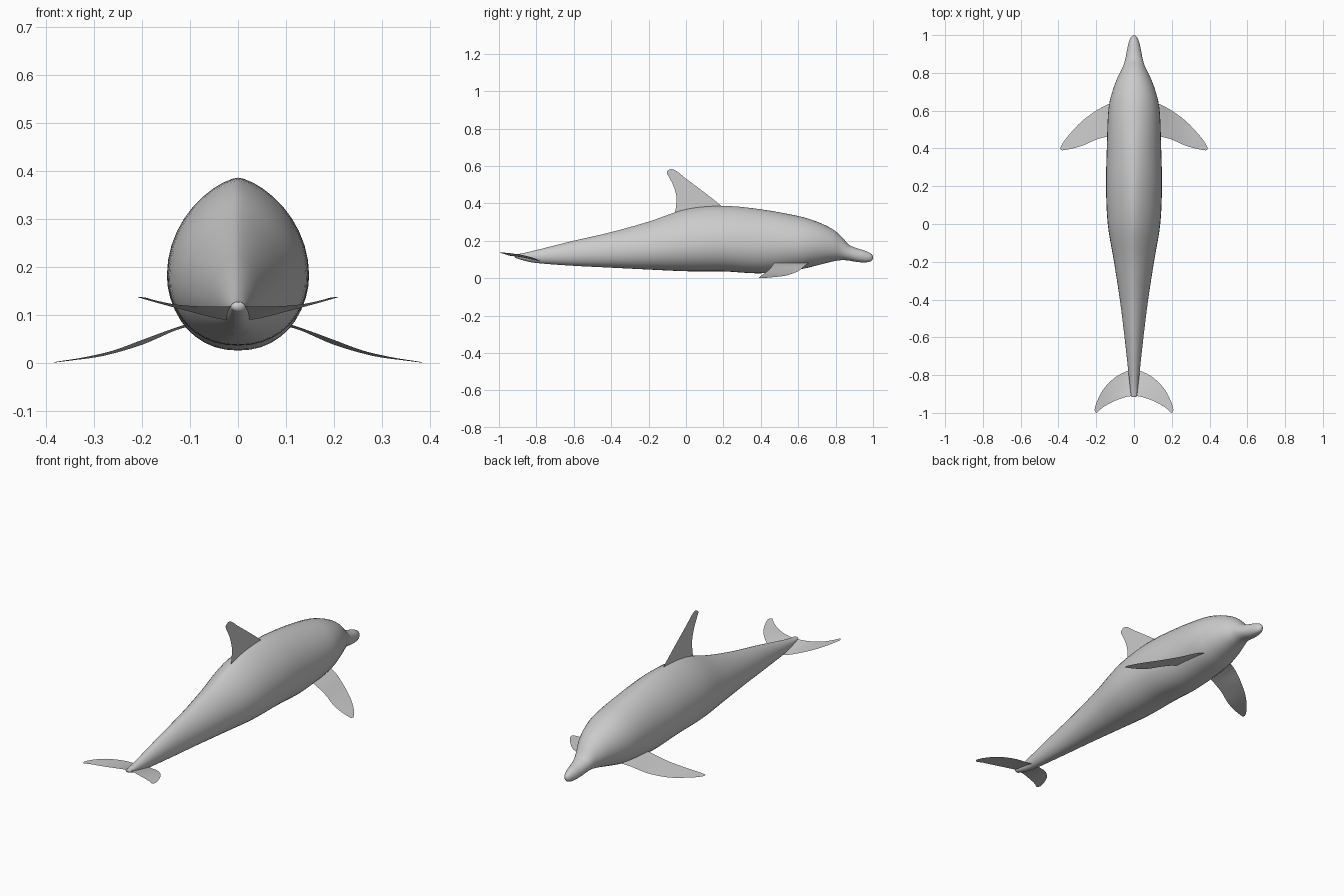
import bpy, math
from mathutils import Vector


def spline(points, steps):
    """Catmull-Rom curve through points of any dimension."""
    p = [points[0]] + list(points) + [points[-1]]
    out = []
    for i in range(1, len(p) - 2):
        for s in range(steps):
            t = s / steps
            out.append(tuple(
                0.5 * (2 * b + (c - a) * t + (2 * a - 5 * b + 4 * c - d) * t * t
                       + (3 * b - a - 3 * c + d) * t ** 3)
                for a, b, c, d in zip(p[i - 1], p[i], p[i + 1], p[i + 2])))
    return out + [tuple(points[-1])]


def make(name, verts, faces):
    me = bpy.data.meshes.new(name)
    me.from_pydata(verts, [], faces)
    me.polygons.foreach_set("use_smooth", [True] * len(me.polygons))
    ob = bpy.data.objects.new(name, me)
    bpy.context.collection.objects.link(ob)
    return ob


def fin(name, lead, trail, mirror=True, chord=6):
    """Thin blade lofted between its leading and trailing edges."""
    a, b = spline(lead, 5), spline(trail, 5)
    verts = [Vector(p).lerp(Vector(q), j / chord) for p, q in zip(a, b) for j in range(chord + 1)]
    n = chord + 1
    faces = [(i * n + j, i * n + j + 1, i * n + n + j + 1, i * n + n + j)
             for i in range(len(a) - 1) for j in range(chord)]
    ob = make(name, verts, faces)
    if mirror:
        ob.modifiers.new("Mirror", "MIRROR")
    return ob


# Body: stations (y, bottom z, top z, half width, widest height fraction, ridge sharpness)
stations = [
    (-0.915, 0.110, 0.127, 0.014, 0.50, 1.0),
    (-0.88, 0.098, 0.132, 0.019, 0.50, 1.0),
    (-0.80, 0.081, 0.150, 0.028, 0.48, 1.1),
    (-0.60, 0.066, 0.200, 0.050, 0.45, 1.2),
    (-0.40, 0.056, 0.246, 0.075, 0.43, 1.3),
    (-0.20, 0.046, 0.302, 0.106, 0.42, 1.35),
    (0.00, 0.037, 0.368, 0.139, 0.41, 1.4),
    (0.20, 0.036, 0.386, 0.148, 0.42, 1.35),
    (0.40, 0.026, 0.368, 0.144, 0.44, 1.2),
    (0.60, 0.046, 0.332, 0.136, 0.46, 1.1),
    (0.70, 0.068, 0.302, 0.115, 0.47, 1.0),
    (0.78, 0.088, 0.264, 0.085, 0.47, 1.0),
    (0.83, 0.096, 0.224, 0.060, 0.46, 1.0),
    (0.87, 0.094, 0.180, 0.047, 0.47, 1.0),
    (0.91, 0.087, 0.161, 0.039, 0.48, 1.0),
    (0.95, 0.084, 0.149, 0.031, 0.48, 1.0),
    (0.98, 0.087, 0.137, 0.021, 0.48, 1.0),
    (0.995, 0.096, 0.126, 0.011, 0.50, 1.0),
    (1.00, 0.108, 0.116, 0.003, 0.50, 1.0),
]
SEG = 40
rings = spline(stations, 5)
verts, faces = [], []
for y, lo, hi, w, frac, sharp in rings:
    mid = lo + (hi - lo) * frac
    for k in range(SEG):
        a = 2 * math.pi * k / SEG
        c, s = math.cos(a), math.sin(a)
        power = sharp if s > 0 else 0.92
        x = math.copysign(abs(c) ** power, c) * w
        verts.append((x, y, mid + s * ((hi - mid) if s > 0 else (mid - lo))))
for i in range(len(rings) - 1):
    for k in range(SEG):
        m = (k + 1) % SEG
        faces.append((i * SEG + m, i * SEG + k, (i + 1) * SEG + k, (i + 1) * SEG + m))
faces.append(tuple(range(SEG)))
faces.append(tuple(reversed(range(len(verts) - SEG, len(verts)))))
make("body", verts, faces)

# Dorsal fin: upright swept blade on the centre line
fin("dorsal_fin",
    [(0, 0.20, 0.375), (0, 0.17, 0.402), (0, 0.10, 0.457), (0, 0.00, 0.532),
     (0, -0.05, 0.572), (0, -0.08, 0.583), (0, -0.101, 0.572)],
    [(0, -0.062, 0.34), (0, -0.053, 0.385), (0, -0.052, 0.44), (0, -0.068, 0.495),
     (0, -0.088, 0.535), (0, -0.100, 0.556), (0, -0.103, 0.568)], mirror=False)

# Pectoral fins: drooping swept blades
fin("pectoral_fins",
    [(0.085, 0.655, 0.080), (0.13, 0.637, 0.068), (0.20, 0.600, 0.038), (0.28, 0.540, 0.015),
     (0.35, 0.465, 0.005), (0.383, 0.418, 0.001), (0.390, 0.398, 0.001)],
    [(0.085, 0.475, 0.088), (0.14, 0.463, 0.070), (0.20, 0.447, 0.048), (0.26, 0.420, 0.026),
     (0.32, 0.401, 0.012), (0.37, 0.391, 0.004), (0.386, 0.391, 0.001)])

# Tail flukes: flat crescent rising to the tips
fin("tail_flukes",
    [(0.0, -0.765, 0.090), (0.04, -0.780, 0.092), (0.10, -0.812, 0.107), (0.16, -0.872, 0.123),
     (0.195, -0.938, 0.133), (0.208, -0.980, 0.137), (0.205, -0.994, 0.137)],
    [(0.0, -0.912, 0.119), (0.03, -0.913, 0.118), (0.08, -0.928, 0.118), (0.13, -0.950, 0.122),
     (0.17, -0.975, 0.130), (0.192, -0.995, 0.136), (0.200, -1.000, 0.137)])
